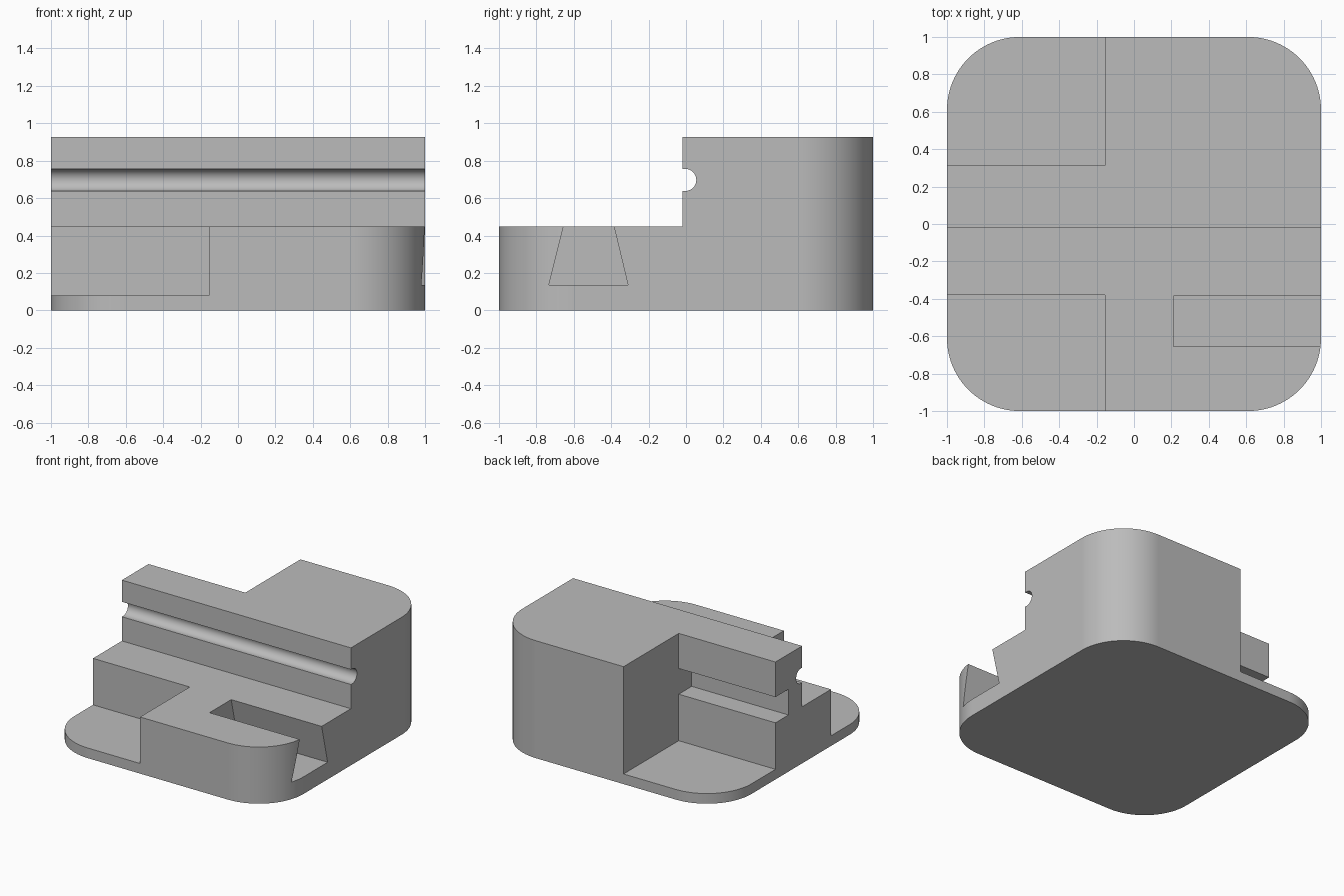
import bpy, bmesh, math
from mathutils import Vector

if "Cube" in bpy.data.objects:
    bpy.data.objects.remove(bpy.data.objects["Cube"], do_unlink=True)

TOP, STEP, FLOOR, RADIUS = 0.927, 0.447, 0.08, 0.39

grey = bpy.data.materials.new("machined grey")
grey.use_nodes = True
colour = (0.5, 0.5, 0.5, 1)
grey.diffuse_color = colour
grey.node_tree.nodes["Principled BSDF"].inputs["Base Color"].default_value = colour


def prism(name, outline, along):
    """Extrude a closed 3D outline along a vector."""
    bm = bmesh.new()
    face = bm.faces.new([bm.verts.new(p) for p in outline])
    new = bmesh.ops.extrude_face_region(bm, geom=[face])["geom"]
    bmesh.ops.translate(bm, vec=Vector(along),
                        verts=[v for v in new if isinstance(v, bmesh.types.BMVert)])
    bmesh.ops.recalc_face_normals(bm, faces=bm.faces)
    mesh = bpy.data.meshes.new(name)
    bm.to_mesh(mesh)
    bm.free()
    mesh.materials.append(grey)
    obj = bpy.data.objects.new(name, mesh)
    bpy.context.collection.objects.link(obj)
    return obj


def side_prism(name, yz, x0, x1):
    """Prism with a y-z profile running from x0 to x1."""
    return prism(name, [(x0, y, z) for y, z in yz], (x1 - x0, 0, 0))


def box_profile(y0, y1, z0, z1):
    return [(y0, z0), (y1, z0), (y1, z1), (y0, z1)]


# Rounded square block
outline = []
for k, (sx, sy) in enumerate([(1, 1), (-1, 1), (-1, -1), (1, -1)]):
    for i in range(25):
        a = math.pi / 2 * (k + i / 24)
        outline.append((sx * (1 - RADIUS) + RADIUS * math.cos(a),
                        sy * (1 - RADIUS) + RADIUS * math.sin(a), 0))
block = prism("stepped_block", outline, (0, 0, TOP))

# Round-bottomed groove profile on the front of the upper wall
groove = [(-0.1, 0.638), (-0.1, 0.756)]
for i in range(25):
    a = math.pi / 2 - math.pi * i / 24
    groove.append((-0.004 + 0.059 * math.cos(a), 0.697 + 0.059 * math.sin(a)))

dovetail = [(-0.733, 0.135), (-0.31, 0.135), (-0.385 + 0.024, STEP - 0.1 + 0.0),
            (-0.385, STEP), (-0.385, 0.6), (-0.655, 0.6), (-0.655, STEP)]
dovetail.pop(2)

cutters = [
    side_prism("front_step_cut", box_profile(-1.2, -0.02, STEP, 1.2), -1.2, 1.2),
    side_prism("front_corner_cut", box_profile(-1.2, -0.38, FLOOR, 0.6), -1.2, -0.155),
    side_prism("back_corner_cut", box_profile(0.312, 1.2, FLOOR, 1.2), -1.2, -0.155),
    side_prism("back_slot_cut", box_profile(0.15, 0.5, STEP, 0.65), -1.2, -0.155),
    side_prism("round_groove_cut", groove, -1.2, 1.2),
    side_prism("dovetail_cut", dovetail, 0.21, 1.2),
]
for cutter in cutters:
    cutter.hide_render = True
    mod = block.modifiers.new(cutter.name, "BOOLEAN")
    mod.operation = "DIFFERENCE"
    mod.solver = "EXACT"
    mod.object = cutter

# Bake the cuts, then drop the cutters
bpy.context.view_layer.update()
evaluated = block.evaluated_get(bpy.context.evaluated_depsgraph_get())
cut_mesh = bpy.data.meshes.new_from_object(evaluated)
block.modifiers.clear()
block.data = cut_mesh
for cutter in cutters:
    bpy.data.objects.remove(cutter, do_unlink=True)

# Smooth rounds with crisp edges
bpy.ops.object.select_all(action="DESELECT")
block.select_set(True)
bpy.context.view_layer.objects.active = block
bpy.ops.object.shade_smooth_by_angle(angle=math.radians(20))
weighted = block.modifiers.new("flat_faces", "WEIGHTED_NORMAL")
weighted.keep_sharp = True
